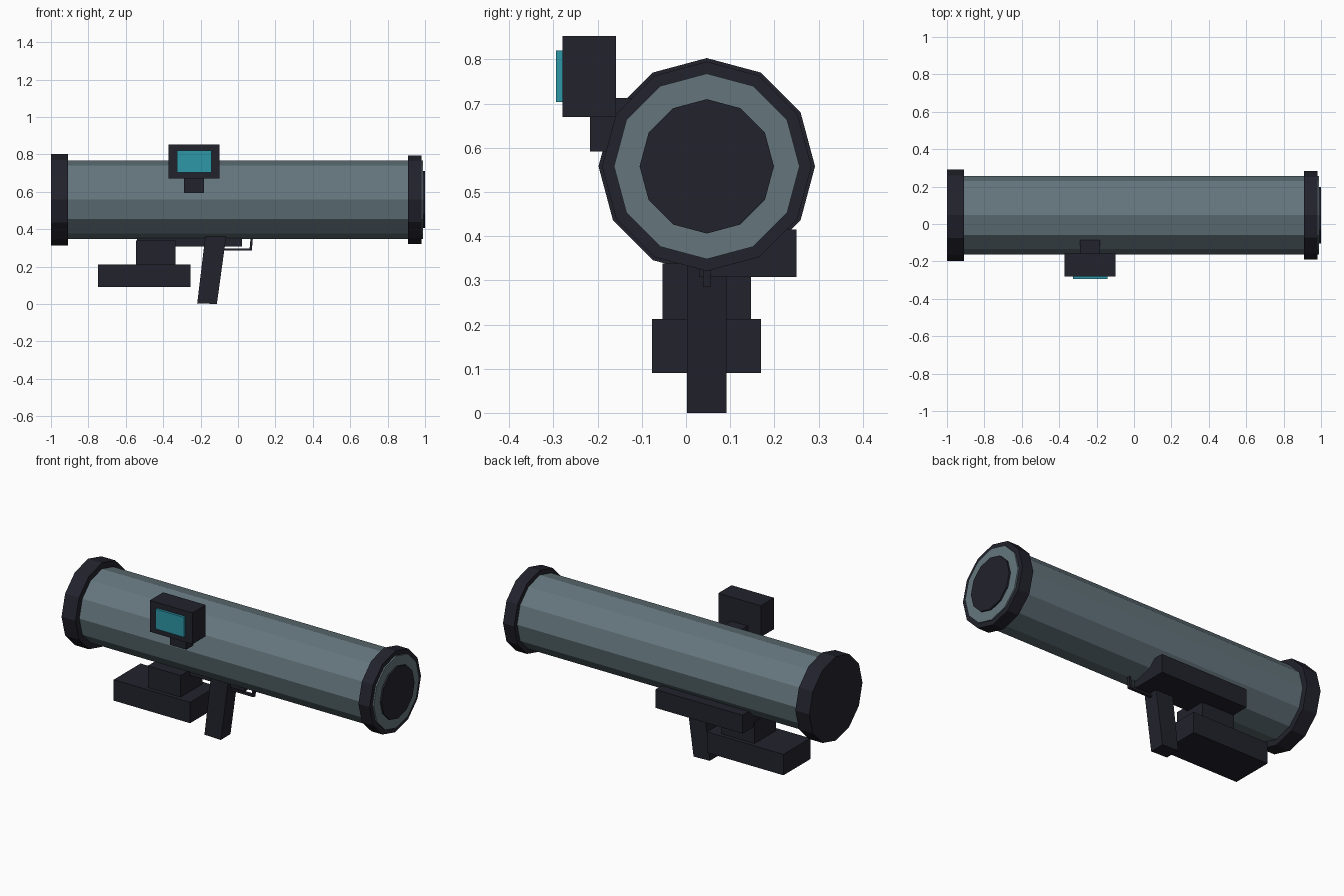
import bpy
import bmesh
import math

if "Cube" in bpy.data.objects:
    bpy.data.objects.remove(bpy.data.objects["Cube"])

CY, CZ = 0.047, 0.558   # tube axis


def material(name, rgb):
    m = bpy.data.materials.new(name)
    m.diffuse_color = (*rgb, 1)
    m.use_nodes = True
    m.node_tree.nodes["Principled BSDF"].inputs["Base Color"].default_value = m.diffuse_color
    return m


GREY = material("grey_green_metal", (0.130, 0.183, 0.207))
DARK = material("dark_gunmetal", (0.016, 0.016, 0.026))
TEAL = material("teal_glass", (0.026, 0.31, 0.39))


def finish(bm, name, mat):
    bmesh.ops.recalc_face_normals(bm, faces=bm.faces)
    me = bpy.data.meshes.new(name)
    bm.to_mesh(me)
    bm.free()
    me.materials.append(mat)
    ob = bpy.data.objects.new(name, me)
    bpy.context.collection.objects.link(ob)
    return ob


def prism(name, profile, y0, y1, mat):
    """Extrude an (x, z) outline along y."""
    bm = bmesh.new()
    f = bm.faces.new([bm.verts.new((x, y0, z)) for x, z in profile])
    ext = bmesh.ops.extrude_face_region(bm, geom=[f])["geom"]
    moved = [v for v in ext if isinstance(v, bmesh.types.BMVert)]
    bmesh.ops.translate(bm, verts=moved, vec=(0, y1 - y0, 0))
    return finish(bm, name, mat)


def box(name, x, y, z, mat):
    outline = [(x[0], z[0]), (x[1], z[0]), (x[1], z[1]), (x[0], z[1])]
    return prism(name, outline, y[0], y[1], mat)


def lathe(name, profile, mat, sides=12):
    """Revolve (x, radius) points round the tube axis and cap both ends."""
    bm = bmesh.new()
    rings = []
    for x, r in profile:
        rings.append([bm.verts.new((x, CY + r * math.cos(a), CZ + r * math.sin(a)))
                      for a in (math.tau * i / sides for i in range(sides))])
    for a, b in zip(rings, rings[1:]):
        for i in range(sides):
            j = (i + 1) % sides
            bm.faces.new((a[i], a[j], b[j], b[i]))
    bm.faces.new(rings[0])
    bm.faces.new(rings[-1])
    return finish(bm, name, mat)


# Launch tube with its end collars and muzzle plug
lathe("tube", [(-0.95, 0.21), (0.99, 0.21)], GREY)
lathe("rear_collar", [(-1.0, 0.245), (-0.91, 0.245)], DARK)
lathe("front_collar", [(0.91, 0.237), (0.982, 0.237)], DARK)
lathe("muzzle_plug", [(0.96, 0.152), (1.0, 0.152)], DARK)

# Side sight
box("sight_mount", (-0.288, -0.182), (-0.217, -0.07), (0.592, 0.713), DARK)
box("sight_body", (-0.372, -0.098), (-0.28, -0.158), (0.67, 0.853), DARK)
box("sight_screen", (-0.326, -0.143), (-0.294, -0.285), (0.704, 0.82), TEAL)
box("screen_backing", (-0.326, -0.143), (-0.285, -0.275), (0.704, 0.82), TEAL)

# Underside: magazine, its neck and the side rail
box("magazine", (-0.748, -0.255), (-0.077, 0.17), (0.09, 0.212), DARK)
box("magazine_neck", (-0.545, -0.333), (-0.053, 0.147), (0.205, 0.338), DARK)
box("side_rail", (-0.54, 0.022), (0.03, 0.25), (0.308, 0.415), DARK)

# Raked pistol grip and trigger guard
prism("grip", [(-0.218, 0.003), (-0.113, 0.0), (-0.063, 0.362), (-0.175, 0.362)],
      0.002, 0.092, DARK)
prism("trigger_guard", [(-0.08, 0.285), (0.074, 0.285), (0.08, 0.36),
                        (0.068, 0.36), (0.062, 0.297), (-0.08, 0.297)],
      0.038, 0.056, DARK)
